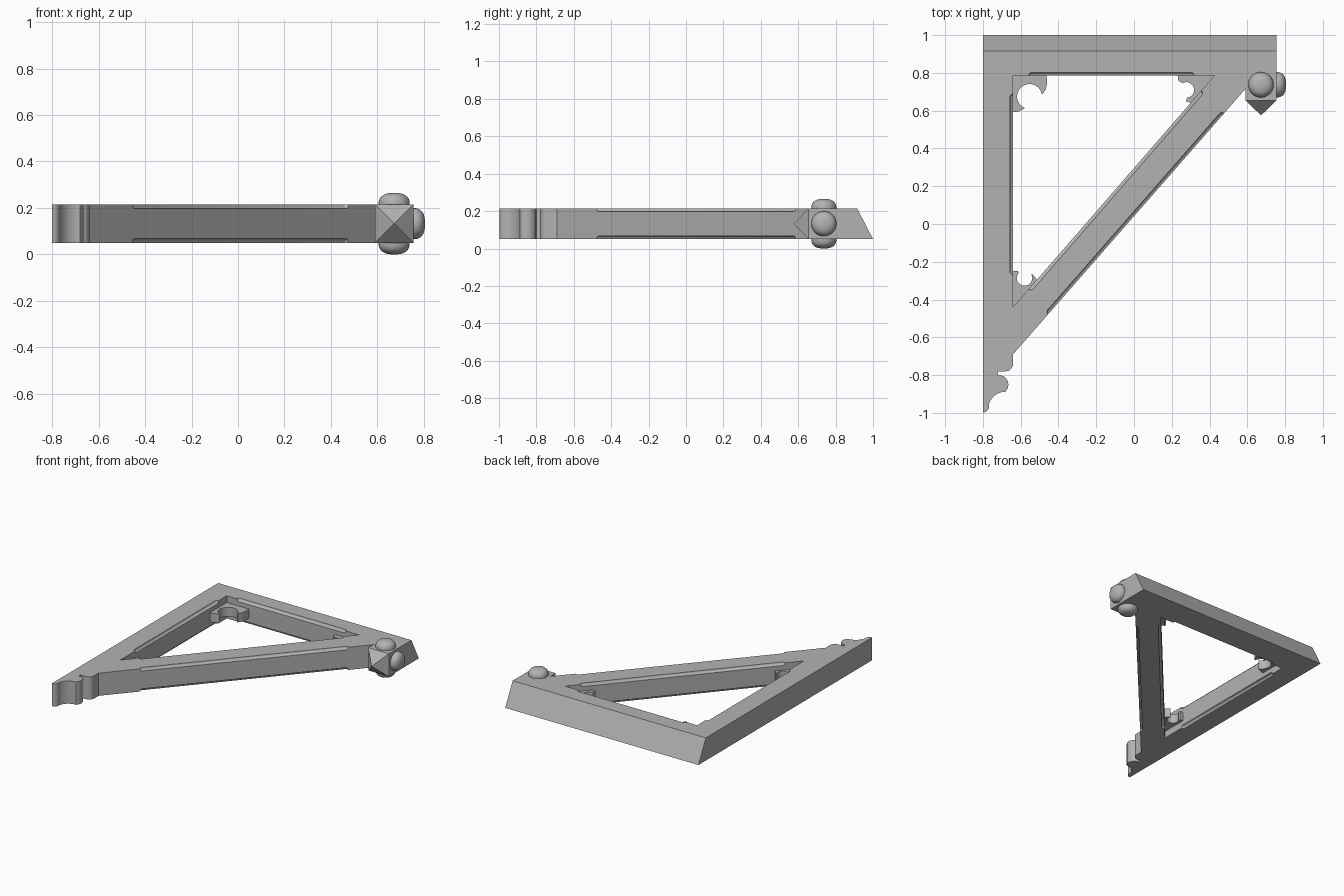
import bpy, bmesh, math
from mathutils import Vector

if "Cube" in bpy.data.objects:
    bpy.data.objects.remove(bpy.data.objects["Cube"])

Z0, Z1 = 0.05, 0.215
ZM = (Z0 + Z1) / 2

stone = bpy.data.materials.new("light_grey")
stone.diffuse_color = (0.45, 0.45, 0.45, 1)
stone.use_nodes = True
stone.node_tree.nodes["Principled BSDF"].inputs["Base Color"].default_value = stone.diffuse_color


def make(name, bm):
    bmesh.ops.recalc_face_normals(bm, faces=bm.faces)
    me = bpy.data.meshes.new(name)
    bm.to_mesh(me)
    bm.free()
    ob = bpy.data.objects.new(name, me)
    bpy.context.collection.objects.link(ob)
    me.materials.append(stone)
    return ob


def activate(ob):
    bpy.ops.object.select_all(action='DESELECT')
    ob.select_set(True)
    bpy.context.view_layer.objects.active = ob


def smooth(ob):
    activate(ob)
    bpy.ops.object.shade_smooth_by_angle(angle=math.radians(35))


def cut(ob, cutter):
    activate(ob)
    mod = ob.modifiers.new("cut", 'BOOLEAN')
    mod.operation, mod.solver, mod.object = 'DIFFERENCE', 'EXACT', cutter
    bpy.ops.object.modifier_apply(modifier=mod.name)
    bpy.data.objects.remove(cutter)


def prism(name, pts, z0, z1):
    bm = bmesh.new()
    lo = [bm.verts.new((x, y, z0)) for x, y in pts]
    hi = [bm.verts.new((x, y, z1)) for x, y in pts]
    bm.faces.new(lo)
    bm.faces.new(hi)
    n = len(pts)
    for i in range(n):
        bm.faces.new((lo[i], lo[(i + 1) % n], hi[(i + 1) % n], hi[i]))
    return make(name, bm)


def arc(cx, cy, r, a0, a1, n=12):
    return [(cx + r * math.cos(math.radians(a0 + (a1 - a0) * i / n)),
             cy + r * math.sin(math.radians(a0 + (a1 - a0) * i / n))) for i in range(n + 1)]


def capsule(a, b, z, r=0.018):
    # round-ended rod used to hollow a cove along an edge
    a, b = Vector((*a, z)), Vector((*b, z))
    d = b - a
    bm = bmesh.new()
    bmesh.ops.create_uvsphere(bm, u_segments=16, v_segments=9, radius=r)
    for v in bm.verts:
        if v.co.z > 0:
            v.co.z += d.length
    bmesh.ops.transform(bm, matrix=d.to_track_quat('Z', 'Y').to_matrix().to_4x4(), verts=bm.verts)
    bmesh.ops.translate(bm, vec=a, verts=bm.verts)
    return make("cove_cutter", bm)


# Frame outline: back rail, corner block, brace, then the moulded foot
outline = [(-0.80, 1.0), (0.755, 1.0), (0.755, 0.655), (0.59, 0.655), (0.59, 0.715), (-0.64, -0.69)]
outline += arc(-0.68, -0.74, 0.04, 0, -90, 6)
outline += [(-0.72, -0.78), (-0.72, -0.80)]
outline += arc(-0.715, -0.85, 0.05, 75, -50, 10)
outline += arc(-0.68, -0.98, 0.092, 90, 165, 7)
outline += arc(-0.80, -0.965, 0.033, 0, -90, 6)
frame = prism("bracket_frame", outline, Z0, Z1)

# Slope the back face
for v in frame.data.vertices:
    if v.co.y > 0.99 and v.co.z > ZM:
        v.co.y = 0.915

# Triangular opening
cut(frame, prism("opening_cutter", [(-0.64, 0.785), (0.425, 0.785), (-0.64, -0.44)], -0.1, 0.4))

# Stopped coves on the rail, post and both sides of the brace
coves = [((-0.54, 0.785), (0.30, 0.785)), ((-0.64, -0.25), (-0.64, 0.67)),
         ((-0.545, -0.331), (0.345, 0.693)), ((-0.443, -0.465), (0.465, 0.572))]
for a, b in coves:
    for z in (Z0, Z1):
        cut(frame, capsule(a, b, z))
smooth(frame)

# Thin cusped ornaments in the three corners of the opening
foils = {
    "foil_post_rail": [(-0.65, 0.795), (-0.65, 0.592), (-0.62, 0.592), (-0.59, 0.605), (-0.58, 0.612)]
    + arc(-0.553, 0.675, 0.066, 247, 11, 20)
    + [(-0.482, 0.690), (-0.466, 0.715), (-0.46, 0.745), (-0.463, 0.795)],
    "foil_rail_brace": [(0.44, 0.795), (0.23, 0.795), (0.235, 0.757), (0.25, 0.752)]
    + arc(0.277, 0.710, 0.041, 125, -85, 14)
    + [(0.275, 0.650), (0.30, 0.640), (0.315, 0.645)],
    "foil_post_brace": [(-0.65, -0.455), (-0.65, -0.25), (-0.615, -0.25), (-0.61, -0.262)]
    + arc(-0.580, -0.286, 0.041, 145, 385, 14)
    + [(-0.54, -0.262), (-0.525, -0.28), (-0.505, -0.30)],
}
for name, pts in foils.items():
    smooth(prism(name, pts, 0.10, 0.165))

# Pyramid on the front of the corner block
bm = bmesh.new()
base = [bm.verts.new(p) for p in ((0.59, 0.655, Z0), (0.755, 0.655, Z0), (0.755, 0.655, Z1), (0.59, 0.655, Z1))]
tip = bm.verts.new((0.6725, 0.575, ZM))
bm.faces.new(base)
for i in range(4):
    bm.faces.new((base[i], base[(i + 1) % 4], tip))
make("corner_pyramid", bm)


def dome(name, loc, direction):
    # flattened round boss
    bm = bmesh.new()
    rings, seg, R, H = 10, 32, 0.067, 0.05
    prev = None
    for i in range(rings):
        t = i / rings * math.pi / 2
        r, h = R * math.cos(t) ** 0.8, H * math.sin(t) ** 0.8
        ring = [bm.verts.new((r * math.cos(k * math.tau / seg), r * math.sin(k * math.tau / seg), h))
                for k in range(seg)]
        if prev:
            for k in range(seg):
                bm.faces.new((prev[k], prev[(k + 1) % seg], ring[(k + 1) % seg], ring[k]))
        else:
            bm.faces.new(ring[::-1])
        prev = ring
    top = bm.verts.new((0, 0, H))
    for k in range(seg):
        bm.faces.new((prev[k], prev[(k + 1) % seg], top))
    rot = Vector(direction).to_track_quat('Z', 'Y').to_matrix().to_4x4()
    bmesh.ops.transform(bm, matrix=rot, verts=bm.verts)
    bmesh.ops.translate(bm, vec=loc, verts=bm.verts)
    smooth(make(name, bm))


# Bosses on the top, underside and side of the corner block
dome("boss_top", (0.672, 0.737, Z1), (0, 0, 1))
dome("boss_bottom", (0.672, 0.737, Z0), (0, 0, -1))
dome("boss_side", (0.755, 0.737, ZM), (1, 0, 0))
